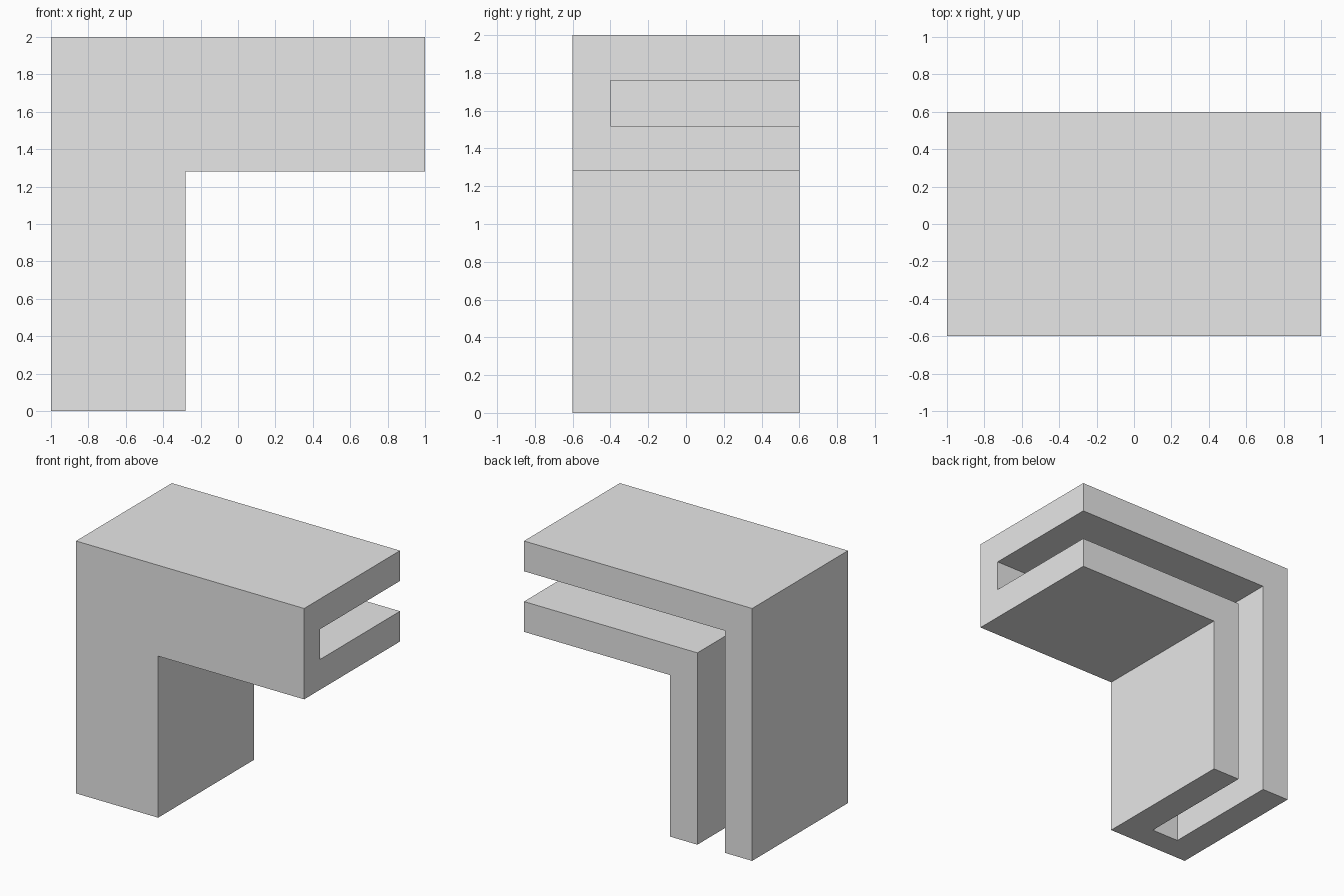
import bpy, bmesh

if "Cube" in bpy.data.objects:
    bpy.data.objects.remove(bpy.data.objects["Cube"])

# Shared plain grey
grey = bpy.data.materials.new("light grey")
grey.diffuse_color = (0.8, 0.8, 0.8, 1)
grey.use_nodes = True
grey.node_tree.nodes["Principled BSDF"].inputs["Base Color"].default_value = grey.diffuse_color

WALL = 0.24                 # wall and slot thickness
FRONT, BACK, SLOT = -0.6, 0.6, -0.4

# U-shaped cross-section: (distance in from the outer side, y)
section = [(0, FRONT), (3 * WALL, FRONT), (3 * WALL, BACK), (2 * WALL, BACK),
           (2 * WALL, SLOT), (WALL, SLOT), (WALL, BACK), (0, BACK)]

bm = bmesh.new()
# Section at the foot, the mitred corner and the arm end
foot = [bm.verts.new((-1 + d, y, 0)) for d, y in section]
corner = [bm.verts.new((-1 + d, y, 2 - d)) for d, y in section]
end = [bm.verts.new((1, y, 2 - d)) for d, y in section]

# Walls along the bent channel, and the two end caps
for a, b in ((foot, corner), (corner, end)):
    for i in range(len(section)):
        j = (i + 1) % len(section)
        bm.faces.new((a[i], a[j], b[j], b[i]))
bm.faces.new(foot)
bm.faces.new(end)

# Merge coplanar faces into clean L-shaped sides
bmesh.ops.dissolve_limit(bm, angle_limit=0.01, verts=bm.verts, edges=bm.edges)
bmesh.ops.recalc_face_normals(bm, faces=bm.faces)

mesh = bpy.data.meshes.new("bent_channel")
bm.to_mesh(mesh)
bm.free()
mesh.materials.append(grey)
bpy.context.collection.objects.link(bpy.data.objects.new("bent_channel", mesh))
